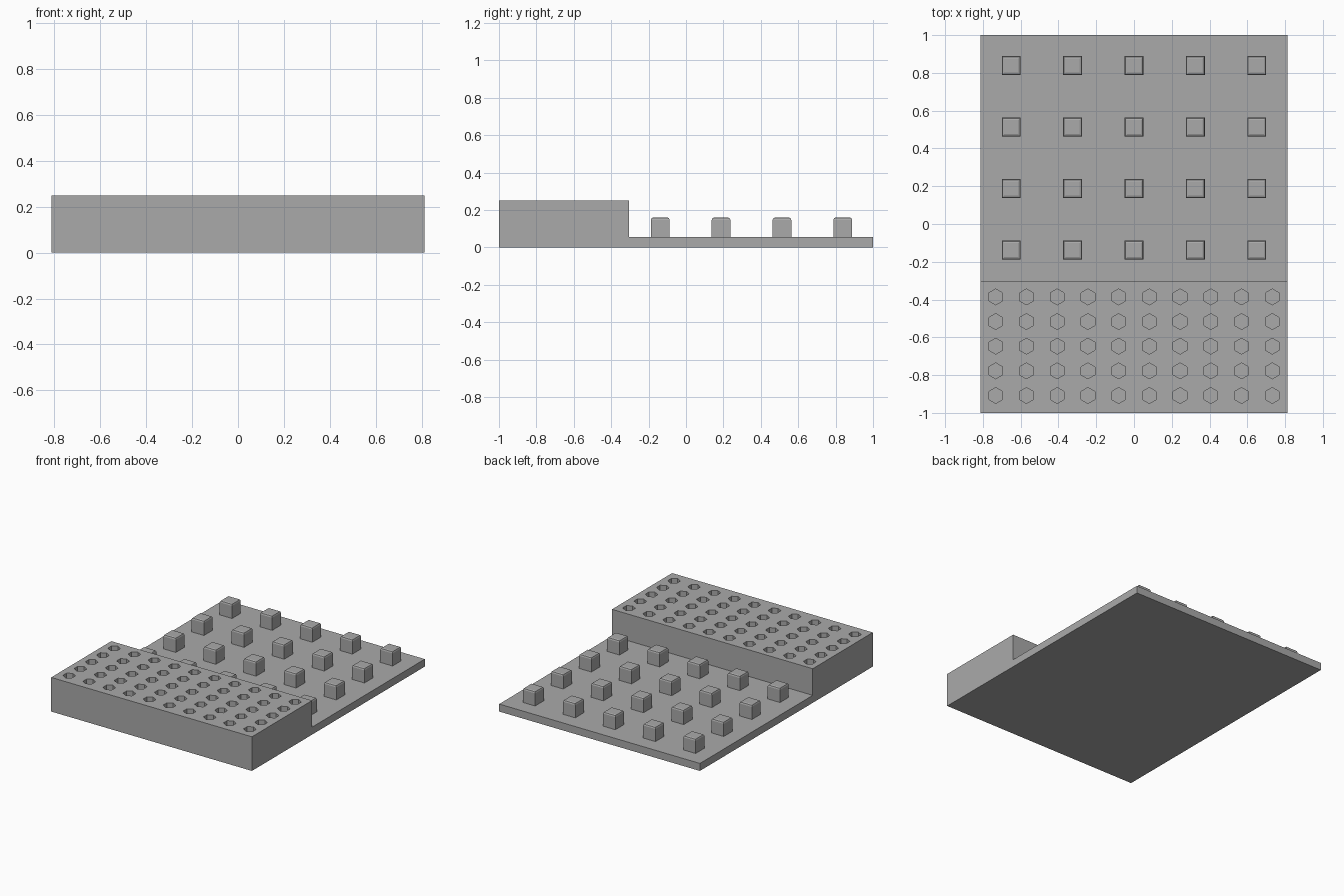
import bpy, bmesh, math
from mathutils import Matrix

if "Cube" in bpy.data.objects:
    bpy.data.objects.remove(bpy.data.objects["Cube"])

W, STEP = 0.813, -0.305          # half width, y of the raised block's back face
BASE, TOP = 0.055, 0.25          # slab height, block height

grey = bpy.data.materials.new("plain grey")
grey.diffuse_color = (0.4, 0.4, 0.4, 1)
grey.use_nodes = True
grey.node_tree.nodes["Principled BSDF"].inputs["Base Color"].default_value = grey.diffuse_color


def make_object(name, bm):
    bmesh.ops.recalc_face_normals(bm, faces=bm.faces[:])
    mesh = bpy.data.meshes.new(name)
    bm.to_mesh(mesh)
    bm.free()
    mesh.materials.append(grey)
    ob = bpy.data.objects.new(name, mesh)
    bpy.context.collection.objects.link(ob)
    return ob


# Stepped body: L-shaped profile extruded along x
bm = bmesh.new()
profile = [(-1, 0), (1, 0), (1, BASE), (STEP, BASE), (STEP, TOP), (-1, TOP)]
face = bm.faces.new([bm.verts.new((-W, y, z)) for y, z in profile])
ext = bmesh.ops.extrude_face_region(bm, geom=[face])
bmesh.ops.translate(bm, vec=(2 * W, 0, 0),
                    verts=[g for g in ext["geom"] if isinstance(g, bmesh.types.BMVert)])
body = make_object("stepped_body", bm)

# Hexagonal sockets, cut as one grid, points facing front and back
bm = bmesh.new()
for i in range(10):
    for j in range(5):
        pos = Matrix.Translation(((i - 4.5) * 0.1627, -0.647 + (j - 2) * 0.1305, 0.2))
        bmesh.ops.create_cone(bm, cap_ends=True, segments=6, radius1=0.042,
                              radius2=0.042, depth=0.29,
                              matrix=pos @ Matrix.Rotation(0, 4, 'Z'))
# Keep a solid floor under the sockets, level with the slab
for v in bm.verts:
    v.co.z = BASE if v.co.z < 0.2 else 0.35
# Turn each hexagon so that a corner lies on its y axis
first = bm.verts[:][:12]
cx, cy = -4.5 * 0.1627, -0.647 - 2 * 0.1305
if max(abs(v.co.y - cy) for v in first) < 0.04:
    for i in range(10):
        for j in range(5):
            c = ((i - 4.5) * 0.1627, -0.647 + (j - 2) * 0.1305, 0)
            near = [v for v in bm.verts
                    if math.hypot(v.co.x - c[0], v.co.y - c[1]) < 0.05]
            bmesh.ops.rotate(bm, verts=near, cent=c,
                             matrix=Matrix.Rotation(math.pi / 6, 3, 'Z'))
cutter = make_object("socket_cutter", bm)
cutter.hide_render = True
cutter.hide_set(True)
cut = body.modifiers.new("sockets", 'BOOLEAN')
cut.operation = 'DIFFERENCE'
cut.solver = 'EXACT'
cut.object = cutter

# Square pegs with softened top edges
bm = bmesh.new()
for i in range(5):
    for j in range(4):
        z0, z1 = BASE - 0.01, 0.16
        pos = Matrix.Translation(((i - 2) * 0.325, -0.138 + j * 0.3255, (z0 + z1) / 2))
        bmesh.ops.create_cube(bm, size=1, matrix=pos @ Matrix.Diagonal((0.1, 0.1, z1 - z0, 1)))
rims = [e for e in bm.edges if all(v.co.z > 0.15 for v in e.verts)]
bmesh.ops.bevel(bm, geom=rims, offset=0.013, segments=2, profile=0.5, affect='EDGES')
make_object("square_pegs", bm)
